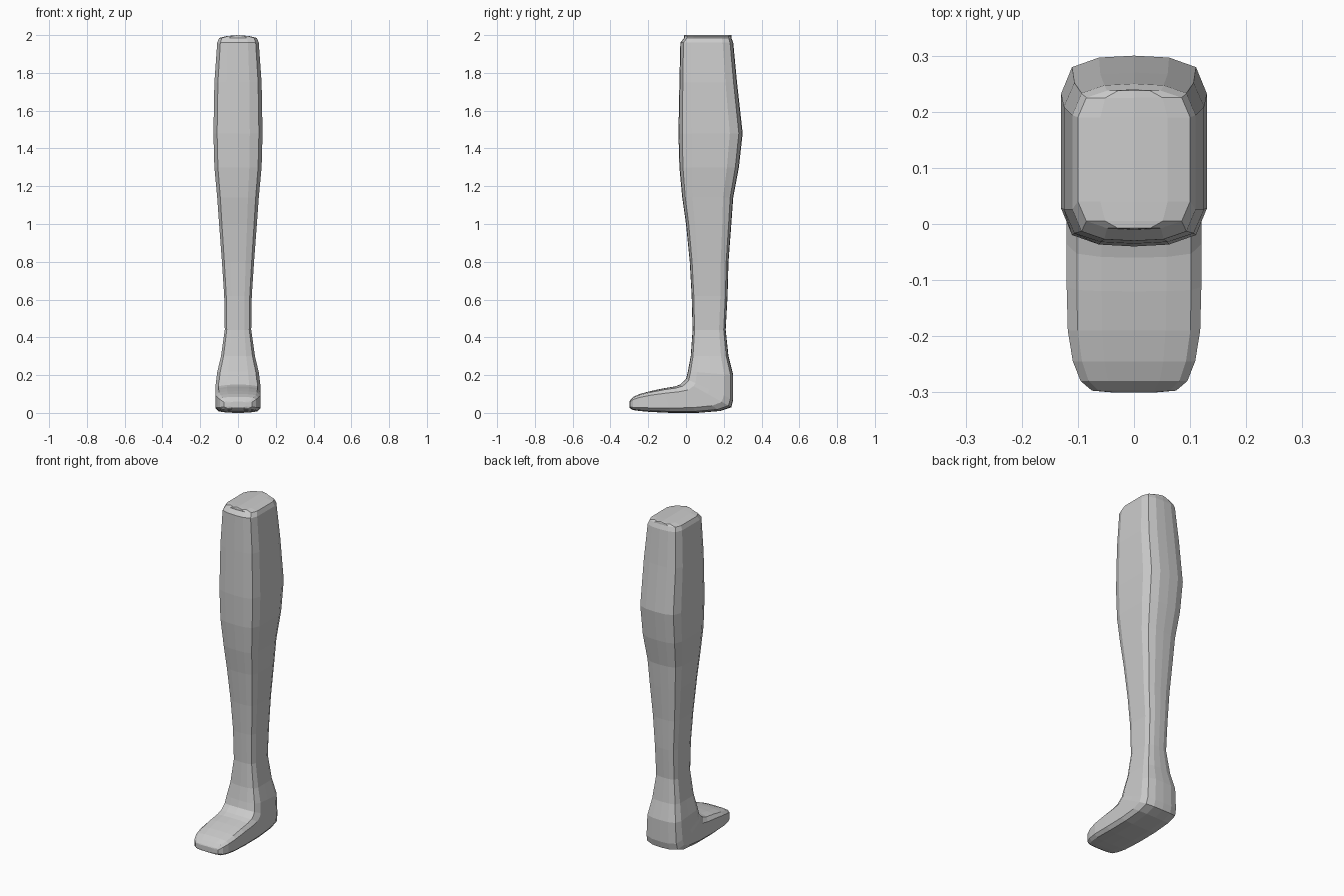
import bpy
import bmesh
from mathutils import Vector

default_cube = bpy.data.objects.get("Cube")
if default_cube:
    bpy.data.objects.remove(default_cube, do_unlink=True)


def make_material(name, colour):
    material = bpy.data.materials.new(name)
    material.use_nodes = True
    material.diffuse_color = colour
    for node in material.node_tree.nodes:
        if node.type == 'BSDF_PRINCIPLED':
            node.inputs["Base Color"].default_value = colour
    return material


# Half of the rounded-box section: (share of half width, share of depth front to back)
HALF_SECTION = [(0, 0), (.48, .01), (.85, .06), (1, .2), (1, .5),
                (1, .8), (.85, .94), (.48, .99), (0, 1)]
SECTION = HALF_SECTION + [(-across, along) for across, along in HALF_SECTION[-2:0:-1]]

# Shin and calf rings: front y, back y, height, half width
SHIN = [(-.01, .24, 2, 0), (-.01, .24, 1.995, .06), (-.01, .24, 1.985, .1),
        (-.03, .25, 1.96, .11), (-.035, .27, 1.75, .125), (-.04, .3, 1.48, .13),
        (-.035, .28, 1.3, .125), (-.02, .25, 1.14, .11), (0, .24, 1, .1),
        (.02, .225, .8, .085), (.03, .22, .62, .073), (.035, .21, .44, .07),
        (.025, .225, .3, .09)]

# Foot rings fan round the heel: instep y, z, sole y, z, half width
FOOT = [(.01, .22, .25, .2, .11), (0, .18, .25, .07, .117),
        (-.01, .17, .24, .03, .12), (-.03, .15, .18, .01, .12),
        (-.06, .14, .06, 0, .12), (-.12, .13, -.08, 0, .12),
        (-.19, .115, -.19, .005, .118), (-.245, .1, -.245, .01, .109),
        (-.28, .085, -.28, .015, .095), (-.297, .065, -.297, .025, .075),
        (-.3, .06, -.3, .03, .04), (-.3, .06, -.3, .03, 0)]


def add_ring(bm, front, back, half_width):
    """Place one section between a front point and a back point."""
    ring = []
    for across, along in SECTION:
        point = front.lerp(back, along)
        point.x = across * half_width
        ring.append(bm.verts.new(point))
    return ring


def bridge(bm, upper, lower):
    count = len(upper)
    for i in range(count):
        j = (i + 1) % count
        bm.faces.new((upper[i], upper[j], lower[j], lower[i]))


# Leg and foot in one continuous skin; zero-width rings close both ends
bm = bmesh.new()
rings = [add_ring(bm, Vector((0, front, z)), Vector((0, back, z)), width)
         for front, back, z, width in SHIN]
rings += [add_ring(bm, Vector((0, fy, fz)), Vector((0, by, bz)), width)
          for fy, fz, by, bz, width in FOOT]
for upper, lower in zip(rings, rings[1:]):
    bridge(bm, upper, lower)
bmesh.ops.remove_doubles(bm, verts=bm.verts[:], dist=.0005)
bmesh.ops.recalc_face_normals(bm, faces=bm.faces[:])

mesh = bpy.data.meshes.new("lower_leg")
bm.to_mesh(mesh)
bm.free()
mesh.materials.append(make_material("light grey", (.6, .6, .6, 1)))
leg = bpy.data.objects.new("lower_leg", mesh)
bpy.context.collection.objects.link(leg)
